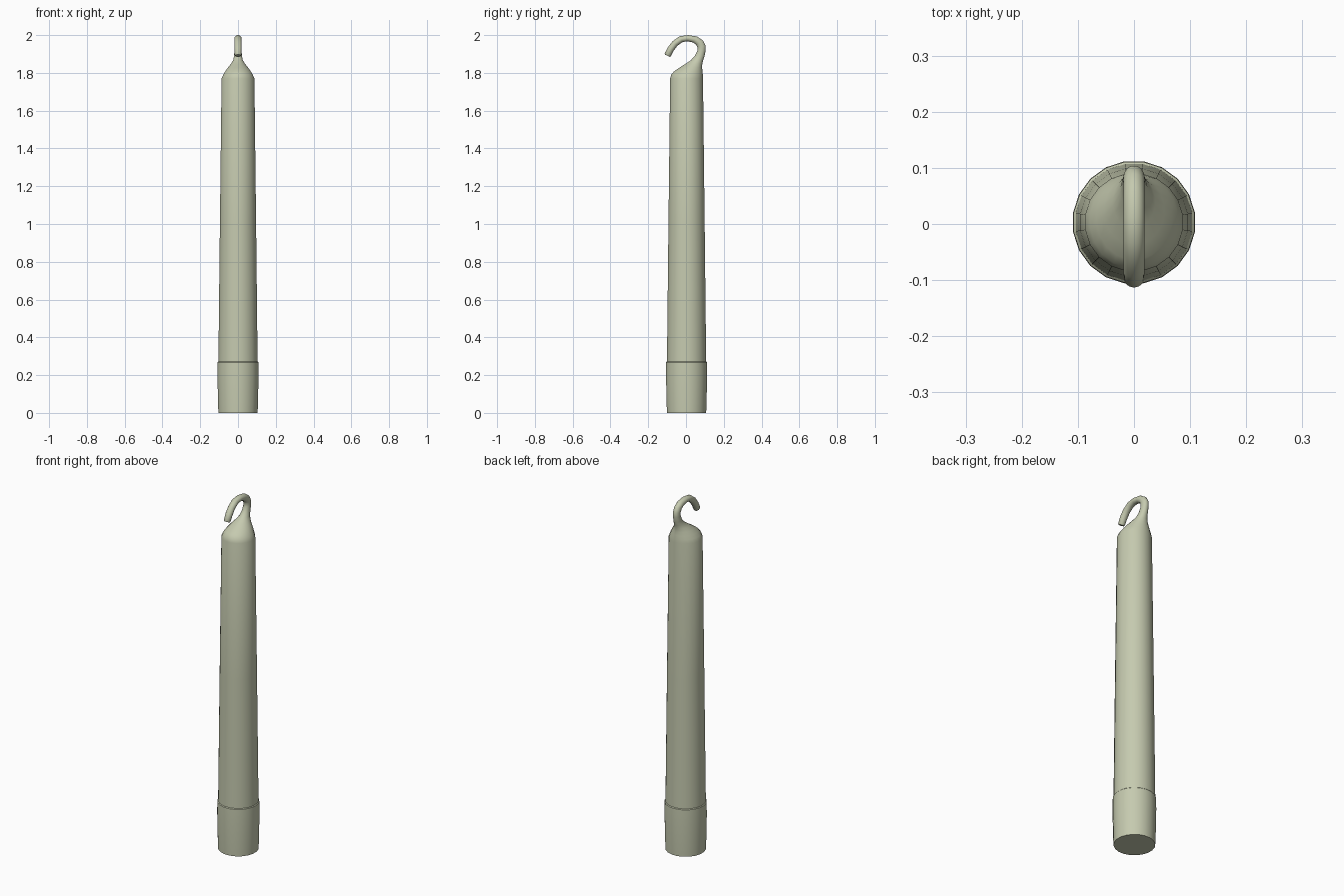
import bpy, bmesh, math

wax = bpy.data.materials.new("pale_sage_wax")
wax.diffuse_color = (0.56, 0.59, 0.43, 1)
SIDES = 20


def loft(name, rings):
    """Skin rings given as (left y, left z, right y, right z, half width in x)."""
    bm = bmesh.new()
    loops = []
    for ly, lz, ry, rz, w in rings:
        loop = []
        for i in range(SIDES):
            a = 2 * math.pi * (i + 0.5) / SIDES
            t = (1 + math.cos(a)) / 2
            loop.append(bm.verts.new((w * math.sin(a), ly + (ry - ly) * t, lz + (rz - lz) * t)))
        loops.append(loop)
    for a, b in zip(loops, loops[1:]):
        for i in range(SIDES):
            j = (i + 1) % SIDES
            bm.faces.new((a[i], a[j], b[j], b[i]))
    bm.faces.new(loops[0])
    bm.faces.new(loops[-1])
    bmesh.ops.recalc_face_normals(bm, faces=bm.faces)
    me = bpy.data.meshes.new(name)
    bm.to_mesh(me)
    bm.free()
    me.materials.append(wax)
    ob = bpy.data.objects.new(name, me)
    bpy.context.collection.objects.link(ob)
    bpy.context.view_layer.objects.active = ob
    ob.select_set(True)
    bpy.ops.object.shade_smooth_by_angle(angle=math.radians(40))
    ob.select_set(False)
    return ob


def disc(z, r, cy=0.003):
    return (cy - r, z, cy + r, z, r)


# thicker collar at the foot, then the long tapered shaft
shaft = [disc(0, 0.105), disc(0.05, 0.107), disc(0.2, 0.11), disc(0.268, 0.109),
         disc(0.272, 0.105), disc(1.0, 0.097), disc(1.77, 0.088)]

# shoulder drawn up into a hooked wick: inner edge, outer edge, half width
hook = [(-0.079, 1.792, 0.090, 1.79, 0.079),
        (-0.064, 1.808, 0.088, 1.81, 0.068),
        (-0.038, 1.826, 0.086, 1.83, 0.054),
        (-0.008, 1.845, 0.087, 1.85, 0.038),
        (0.025, 1.867, 0.092, 1.87, 0.025),
        (0.047, 1.890, 0.099, 1.89, 0.021),
        (0.060, 1.917, 0.104, 1.92, 0.019),
        (0.061, 1.935, 0.104, 1.945, 0.019),
        (0.053, 1.950, 0.090, 1.972, 0.019),
        (0.036, 1.961, 0.058, 1.993, 0.019),
        (0.008, 1.967, 0.012, 2.000, 0.019),
        (-0.018, 1.963, -0.034, 1.994, 0.019),
        (-0.045, 1.944, -0.072, 1.967, 0.019),
        (-0.066, 1.916, -0.096, 1.936, 0.019),
        (-0.080, 1.889, -0.113, 1.904, 0.018),
        (-0.084, 1.884, -0.112, 1.897, 0.014)]

loft("candle_with_hooked_wick", shaft + hook)
